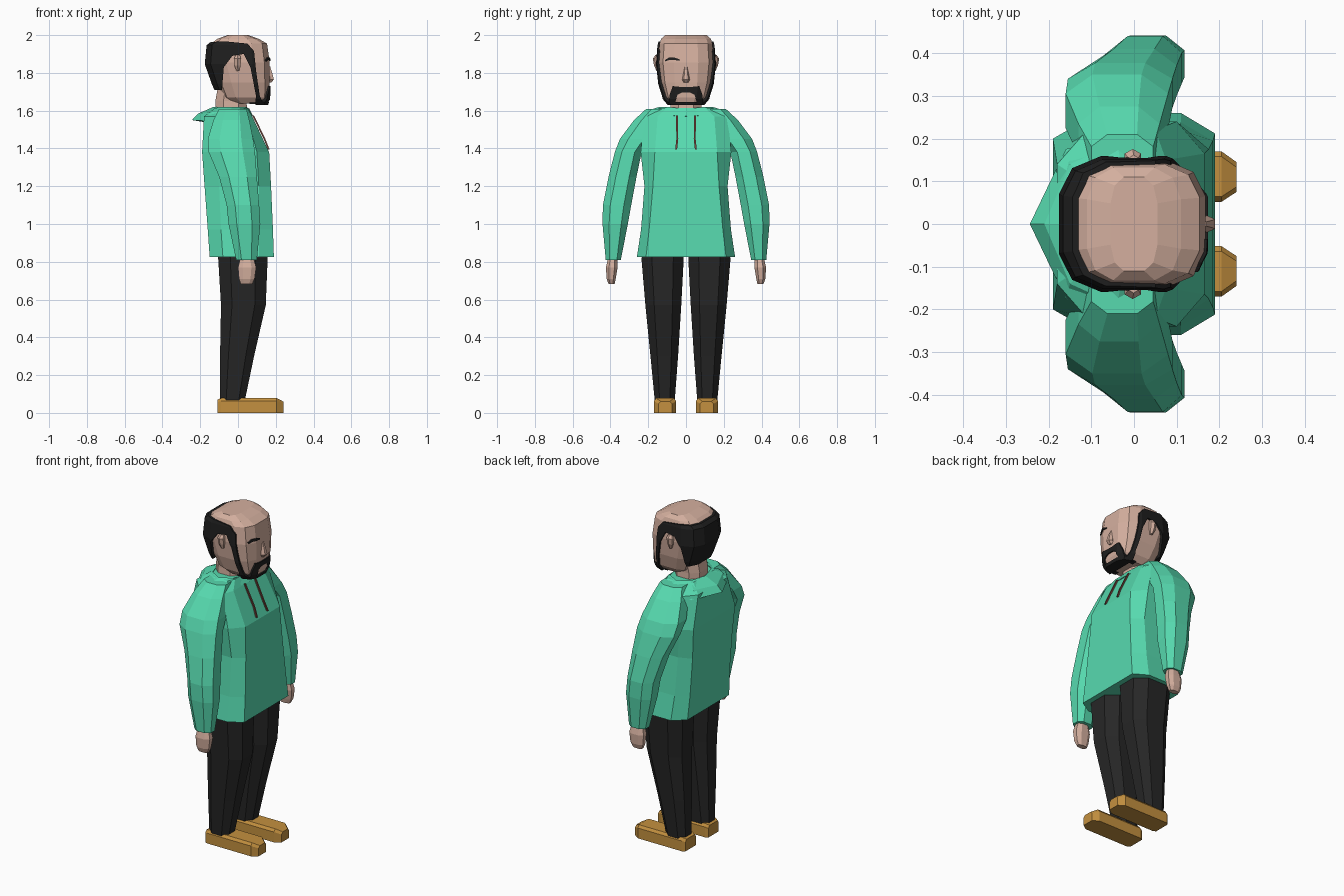
import bpy, bmesh, math
from mathutils import Vector


def material(name, rgb):
    m = bpy.data.materials.new(name)
    m.diffuse_color = (*rgb, 1)
    return m


GREEN = material("green cloth", (0.095, 0.70, 0.43))
SKIN = material("skin", (0.66, 0.43, 0.345))
BLACK = material("black hair", (0.013, 0.013, 0.013))
DARK = material("dark trousers", (0.02, 0.02, 0.02))
TAN = material("tan leather", (0.55, 0.28, 0.05))
CORD = material("brown cord", (0.17, 0.06, 0.045))


def loft(name, rings, mat, closed=False):
    """Skin a stack of equal-sized rings; cap the ends or join last to first."""
    bm = bmesh.new()
    vs = [[bm.verts.new(p) for p in r] for r in rings]
    n = len(vs[0])
    pairs = list(zip(vs, vs[1:])) + ([(vs[-1], vs[0])] if closed else [])
    for a, b in pairs:
        for i in range(n):
            j = (i + 1) % n
            bm.faces.new((a[i], a[j], b[j], b[i]))
    if not closed:
        bm.faces.new(vs[0][::-1])
        bm.faces.new(vs[-1])
    bmesh.ops.recalc_face_normals(bm, faces=bm.faces)
    me = bpy.data.meshes.new(name)
    bm.to_mesh(me)
    bm.free()
    me.materials.append(mat)
    ob = bpy.data.objects.new(name, me)
    bpy.context.collection.objects.link(ob)
    return ob


def oval(z, x0, x1, y0, y1, n=8, p=2.4, s=1):
    """Horizontal rounded ring filling the given box; s=-1 mirrors it."""
    f = lambda v: math.copysign(abs(v) ** (2 / p), v)
    k = f(math.cos(math.pi / n))
    out = []
    for i in range(n):
        a = 2 * math.pi * (i + 0.5) / n
        out.append(((x0 + x1) / 2 + (x1 - x0) / 2 * f(math.cos(a)) / k,
                    s * ((y0 + y1) / 2 + (y1 - y0) / 2 * f(math.sin(a)) / k), z))
    return out


def mirrored(half, ends=False):
    """Complete a ring from its +y half; ends=True if both ends lie on y=0."""
    other = half[1:-1] if ends else half
    return half + [(x, -y, z) for x, y, z in reversed(other)]


# Sweater body
body = [  # z, front x, front half width, side front x, half width, side back x, back x, back half width
    (0.825, 0.19, 0.212, 0.11, 0.26, -0.08, -0.15, 0.20),
    (0.97, 0.185, 0.195, 0.11, 0.238, -0.09, -0.16, 0.19),
    (1.20, 0.175, 0.175, 0.11, 0.22, -0.10, -0.177, 0.19),
    (1.38, 0.165, 0.165, 0.10, 0.24, -0.12, -0.19, 0.20),
    (1.57, 0.075, 0.15, 0.05, 0.22, -0.11, -0.18, 0.14),
    (1.615, 0.05, 0.10, 0.03, 0.14, -0.06, -0.12, 0.10)]
loft("sweater_body", [mirrored([(xf, wf, z), (x1, w, z), (x2, w, z), (xb, wb, z)])
                      for z, xf, wf, x1, w, x2, xb, wb in body], GREEN)

# Folded hood and collar
inner = [(-0.13, 0, 1.62), (-0.10, 0.10, 1.62), (-0.03, 0.14, 1.62), (0.04, 0.10, 1.62), (0.06, 0, 1.61)]
rim = [(-0.21, 0, 1.585), (-0.15, 0.14, 1.59), (-0.04, 0.19, 1.605), (0.05, 0.13, 1.60), (0.07, 0, 1.59)]
outer = [(-0.244, 0, 1.55), (-0.16, 0.175, 1.545), (-0.05, 0.215, 1.565), (0.065, 0.16, 1.575), (0.08, 0, 1.572)]
under = [(-0.15, 0, 1.535), (-0.11, 0.11, 1.54), (-0.03, 0.13, 1.55), (0.03, 0.10, 1.56), (0.045, 0, 1.56)]
loft("hood", [mirrored(r, True) for r in (inner, rim, outer, under)], GREEN, closed=True)

sleeve = [(0.81, -0.01, 0.10, 0.345, 0.425), (1.0, -0.05, 0.118, 0.308, 0.442), (1.1, -0.06, 0.112, 0.29, 0.44),
          (1.25, -0.10, 0.10, 0.262, 0.41), (1.38, -0.155, 0.09, 0.235, 0.377), (1.45, -0.16, 0.08, 0.18, 0.35),
          (1.55, -0.13, 0.06, 0.12, 0.275), (1.61, -0.10, 0.045, 0.10, 0.21)]
hand = [(0.682, 0.015, 0.075, 0.378, 0.41), (0.71, 0.005, 0.088, 0.372, 0.42),
        (0.77, 0.0, 0.096, 0.362, 0.424), (0.83, 0.015, 0.08, 0.365, 0.41)]
leg = [(0.06, -0.095, 0.035, 0.06, 0.165), (0.30, -0.095, 0.085, 0.042, 0.188), (0.57, -0.09, 0.147, 0.025, 0.215),
       (0.82, -0.105, 0.157, 0.012, 0.236), (0.90, -0.10, 0.14, 0.012, 0.20)]
shoe = [(-0.108, 0.06, 0.16, 0.07), (-0.09, 0.052, 0.17, 0.078),  # x, inner y, outer y, height
        (0.205, 0.052, 0.17, 0.078), (0.24, 0.075, 0.145, 0.06)]

# Limbs, shoes, cords and ears on both sides
for side, s in (("left", 1), ("right", -1)):
    loft(side + "_sleeve", [oval(*r, s=s) for r in sleeve], GREEN)
    loft(side + "_hand", [oval(*r, s=s) for r in hand], SKIN)
    loft(side + "_trouser_leg", [oval(*r, p=2.6, s=s) for r in leg], DARK)
    loft(side + "_shoe", [[(x, s * a, 0), (x, s * b, 0), (x, s * b, h * 0.8), (x, s * (b - 0.012), h),
                           (x, s * (a + 0.012), h), (x, s * a, h * 0.8)] for x, a, b, h in shoe], TAN)
    loft(side + "_drawstring", [oval(z, x, x + 0.009, y - 0.005, y + 0.005, n=4, s=s) for z, x, y in
                                ((1.395, 0.158, 0.052), (1.45, 0.136, 0.046), (1.575, 0.076, 0.048))], CORD)
    loft(side + "_ear", [oval(z, x0, x1, 0.13, y, n=6, s=s) for z, x0, x1, y in
                         ((1.81, -0.008, 0.008, 0.155), (1.84, -0.02, 0.014, 0.167),
                          (1.875, -0.022, 0.016, 0.173), (1.895, -0.012, 0.01, 0.16))], SKIN)

# Neck, head and nose
loft("neck", [oval(z, x0, x1, -w, w) for z, x0, x1, w in
              ((1.57, -0.12, 0.05, 0.085), (1.65, -0.12, 0.045, 0.082), (1.76, -0.10, 0.05, 0.09))], SKIN)
skull = [  # z, back x, front x, half width
    (1.637, -0.03, 0.152, 0.085), (1.67, -0.08, 0.163, 0.113), (1.75, -0.115, 0.167, 0.136),
    (1.855, -0.152, 0.168, 0.148), (1.955, -0.142, 0.154, 0.140), (1.98, -0.11, 0.11, 0.132), (2.0, -0.055, 0.055, 0.11)]
loft("head", [oval(z, a, b, -w, w, n=12, p=3.2) for z, a, b, w in skull], SKIN)
loft("nose", [oval(z, 0.15, x, -w, w, n=6) for z, x, w in
              ((1.748, 0.175, 0.012), (1.765, 0.19, 0.018), (1.79, 0.184, 0.014), (1.835, 0.17, 0.008))], SKIN)


def trimmed_shell(name, outline, along_y):
    """Keep only the part of a slightly larger head inside an extruded outline."""
    shell = loft(name, [oval(z - 0.008, a - 0.024, b + 0.007, -w - 0.011, w + 0.011, n=12, p=3.2)
                        for z, a, b, w in skull], BLACK)
    if along_y:
        rings = [[(u, y, v) for u, v in outline] for y in (-0.4, 0.4)]
    else:
        rings = [[(x, u, v) for u, v in outline] for x in (0.06, 0.4)]
    cutter = loft(name + "_cutter", rings, BLACK)
    mod = shell.modifiers.new("trim", 'BOOLEAN')
    mod.operation, mod.solver, mod.object = 'INTERSECT', 'EXACT', cutter
    # Bake the trim so the cutter is no longer needed
    dg = bpy.context.evaluated_depsgraph_get()
    baked = bpy.data.meshes.new_from_object(shell.evaluated_get(dg))
    shell.modifiers.clear()
    shell.data = baked
    bpy.data.objects.remove(cutter)


# Hair, sideburns and chin beard
trimmed_shell("hair_and_beard", [
    (-0.25, 1.962), (-0.06, 1.966), (0.05, 1.955), (0.085, 1.915), (0.097, 1.80), (0.115, 1.68), (0.13, 1.646),
    (0.25, 1.646), (0.25, 1.60), (0.09, 1.60), (0.095, 1.68), (0.066, 1.83), (0.03, 1.90), (-0.03, 1.89),
    (-0.075, 1.83), (-0.085, 1.71), (-0.25, 1.71)], True)
# Moustache
trimmed_shell("moustache", [
    (-0.09, 1.635), (-0.088, 1.68), (-0.07, 1.73), (-0.02, 1.725), (0.02, 1.725), (0.07, 1.73), (0.088, 1.68),
    (0.09, 1.635), (0.06, 1.635), (0.045, 1.685), (0.02, 1.697), (-0.02, 1.697), (-0.045, 1.685), (-0.06, 1.635)], False)
# Single closed eye
trimmed_shell("closed_eye", [
    (-0.112, 1.868), (-0.09, 1.881), (-0.06, 1.881), (-0.035, 1.872), (-0.035, 1.864), (-0.06, 1.868),
    (-0.09, 1.868), (-0.11, 1.861)], False)
